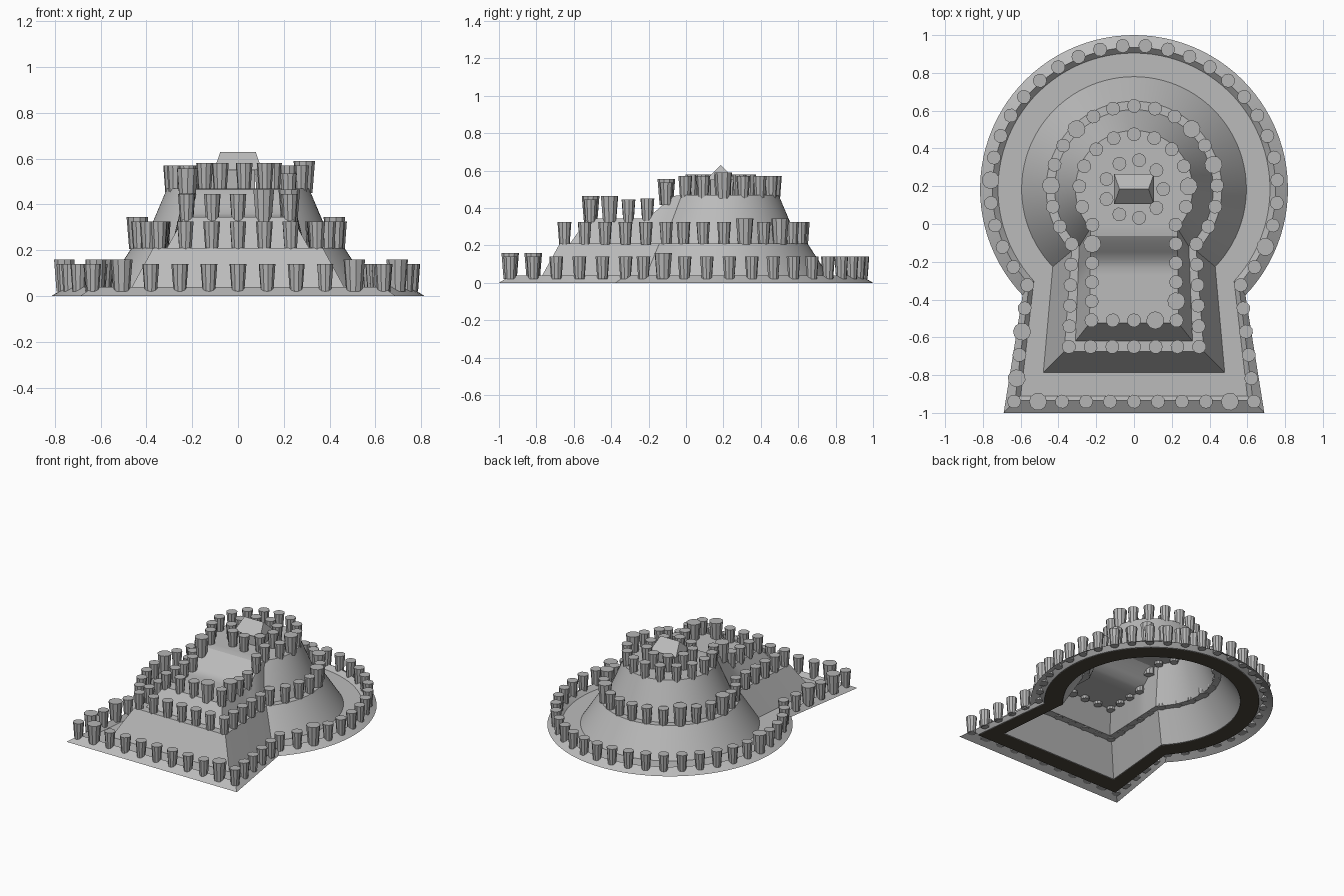
import bpy, bmesh, math, random
from mathutils import Matrix

random.seed(4)
old = bpy.data.objects.get("Cube")
if old:
    bpy.data.objects.remove(old, do_unlink=True)

CY = 0.185          # centre of the round part
ARC, SIDE = 36, 12  # outline steps


def material(name, colour):
    m = bpy.data.materials.new(name)
    m.use_nodes = True
    rgba = (*colour, 1)
    m.diffuse_color = rgba
    m.node_tree.nodes["Principled BSDF"].inputs["Base Color"].default_value = rgba
    return m


EARTH = material("pale grey earth", (0.5, 0.5, 0.5))
CLAY = material("grey clay", (0.46, 0.46, 0.46))
UNDER = material("dark brown underside", (0.07, 0.06, 0.045))


def finish(name, bm, mat, smooth=False, recalc=True):
    if recalc:
        bmesh.ops.recalc_face_normals(bm, faces=bm.faces)
    me = bpy.data.meshes.new(name)
    bm.to_mesh(me)
    bm.free()
    ob = bpy.data.objects.new(name, me)
    bpy.context.collection.objects.link(ob)
    me.materials.append(mat)
    if smooth:
        bpy.ops.object.select_all(action="DESELECT")
        ob.select_set(True)
        bpy.context.view_layer.objects.active = ob
        bpy.ops.object.shade_smooth_by_angle(angle=math.radians(25))
    return ob


def half_outline(r, xf, yf, xn, arc=ARC, side=SIDE):
    """Right half of a keyhole: arc from the back to the neck, then a straight side."""
    end = -math.acos(xn / r)
    pts = []
    for i in range(arc + 1):
        a = math.pi / 2 + (end - math.pi / 2) * i / arc
        pts.append((r * math.cos(a), CY + r * math.sin(a)))
    nx, ny = pts[-1]
    for i in range(1, side + 1):
        t = i / side
        pts.append((nx + (xf - nx) * t, ny + (yf - ny) * t))
    return pts


def ring(bm, spec, height):
    half = half_outline(*spec)
    loop = half + [(-x, y) for x, y in reversed(half[1:])]
    return [bm.verts.new((x, y, height(y))) for x, y in loop]


def bridge(bm, a, b):
    n = len(a)
    for i in range(n):
        j = (i + 1) % n
        bm.faces.new((a[i], a[j], b[j], b[i]))


def level(z):
    return lambda y: z


def summit(y):
    """Low front platform, a curved ramp, then the high round top."""
    t = min(1, max(0, (y + 0.23) / 0.19))
    return 0.345 + 0.125 * t * t * (3 - 2 * t)


# Stepped keyhole mound, from the outer bank to the summit
INNER_BANK = (0.72, 0.60, -0.91, 0.53)
MOUND_FOOT = (0.595, 0.48, -0.785, 0.43)
steps = [
    ((0.815, 0.69, -1.0, 0.59), level(0)),
    ((0.75, 0.63, -0.935, 0.555), level(0.04)),
    (INNER_BANK, level(0.01)),
    (MOUND_FOOT, level(0.01)),
    ((0.465, 0.37, -0.675, 0.33), level(0.21)),
    ((0.42, 0.31, -0.62, 0.29), level(0.21)),
    ((0.31, 0.235, -0.525, 0.23), summit),
]
bm = bmesh.new()
rings = [ring(bm, spec, h) for spec, h in steps]
for a, b in zip(rings, rings[1:]):
    bridge(bm, b, a)
top = rings[-1]
bm.faces.new((top[0], top[-1], top[1]))
for i in range(1, ARC + SIDE):
    bm.faces.new((top[i], top[-i], top[-i - 1], top[i + 1]))
finish("stepped_mound", bm, EARTH, smooth=True)

# Dark underside of the lowest terrace
bm = bmesh.new()
bridge(bm, ring(bm, INNER_BANK, level(0.005)), ring(bm, MOUND_FOOT, level(0.005)))
for f in bm.faces:
    f.normal_update()
    if f.normal.z > 0:
        f.normal_flip()
finish("terrace_underside", bm, UNDER, recalc=False)


# Flared clay cylinders
def cylinder(bm, x, y, z):
    big = random.random() < 0.12
    wide, tall = (1.28, 0.14) if big else (1, 0.12)
    place = Matrix.Translation((x, y, z + tall / 2)) @ Matrix.Rotation(random.uniform(0, 1), 4, "Z")
    bmesh.ops.create_cone(bm, cap_ends=True, segments=10, radius1=0.028 * wide,
                          radius2=0.037 * wide, depth=tall, matrix=place)


def cylinder_row(name, spec, arc, side, front, height):
    """Cylinders around a keyhole path: round part, two sides, front."""
    bm = bmesh.new()
    r, xf, yf, xn = spec
    end = math.acos(xn / r)
    spots = []
    for i in range(arc + 1):
        a = -end + (math.pi + 2 * end) * i / arc
        spots.append((r * math.cos(a), CY + r * math.sin(a)))
    nx, ny = spots[0]
    for i in range(1, side + 1):
        t = i / side
        x, y = nx + (xf - nx) * t, ny + (yf - ny) * t
        spots += [(x, y), (-x, y)]
    spots += [(-xf + 2 * xf * i / front, yf) for i in range(1, front)]
    for x, y in spots:
        cylinder(bm, x, y, height(y) - 0.02)
    finish(name, bm, CLAY)


cylinder_row("bank_cylinders", (0.76, 0.635, -0.94, 0.565), 29, 5, 10, level(0.04))
cylinder_row("terrace_cylinders", (0.44, 0.345, -0.65, 0.33), 18, 5, 6, level(0.225))
cylinder_row("summit_cylinders", (0.29, 0.225, -0.51, 0.22), 12, 5, 4, summit)

bm = bmesh.new()
for i in range(9):
    a = math.radians(80 + 40 * i)
    cylinder(bm, 0.155 * math.cos(a), CY + 0.155 * math.sin(a), 0.46)
finish("inner_cylinders", bm, CLAY)

# Small house with a hipped roof on the summit
bm = bmesh.new()
bmesh.ops.create_cube(bm, size=1, matrix=Matrix.Translation((0, CY, 0.51)) @ Matrix.Diagonal((0.15, 0.11, 0.09, 1)))
finish("house_walls", bm, CLAY)

bm = bmesh.new()
eaves = [bm.verts.new((x * 0.105, CY + y * 0.08, 0.55)) for x, y in ((-1, -1), (1, -1), (1, 1), (-1, 1))]
left, right = [bm.verts.new((x, CY, 0.63)) for x in (-0.077, 0.077)]
a, b, c, d = eaves
for face in ((a, b, right, left), (c, d, left, right), (b, c, right), (d, a, left), (d, c, b, a)):
    bm.faces.new(face)
finish("house_roof", bm, EARTH)
